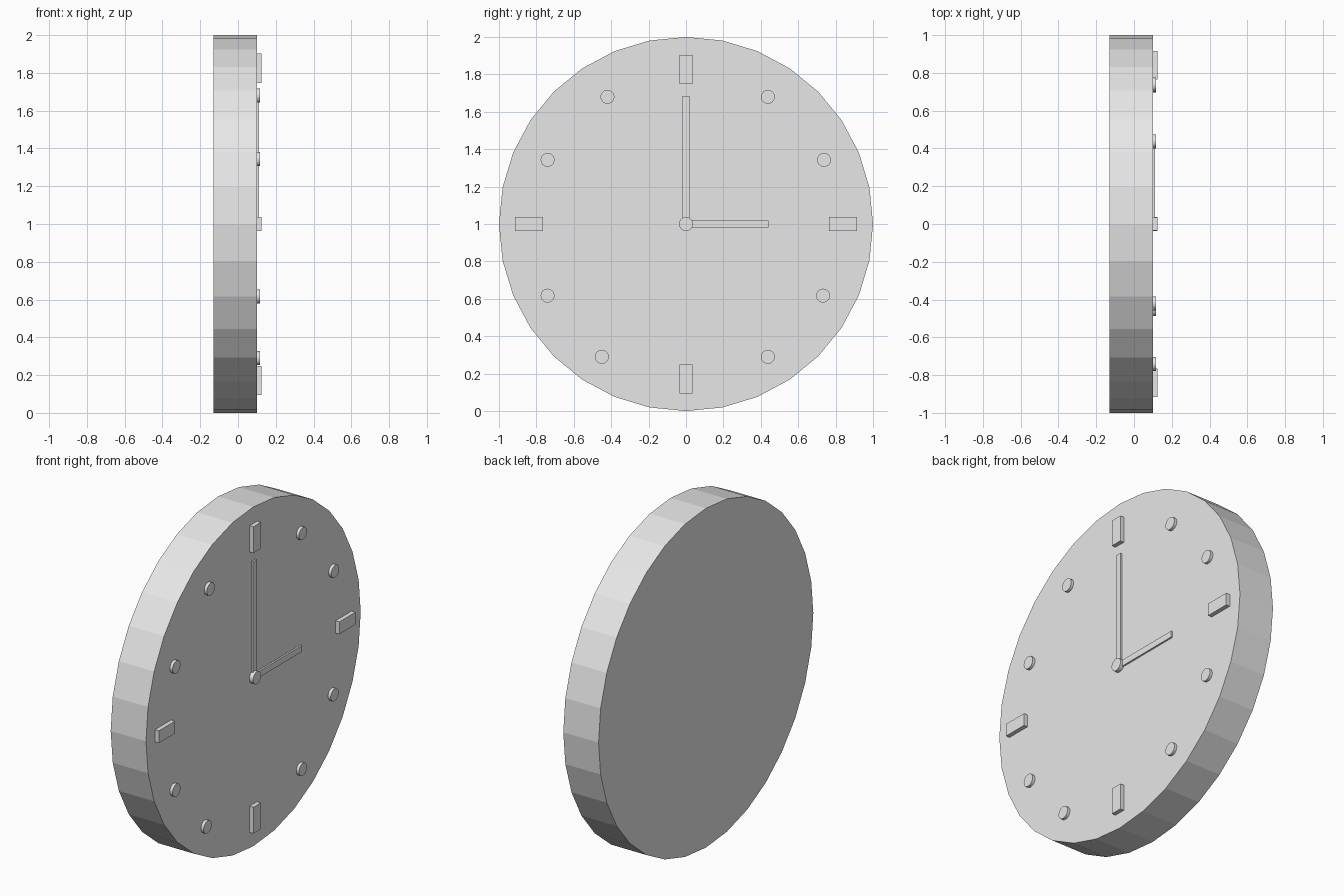
import bpy
from math import pi

cube = bpy.data.objects.get("Cube")
if cube:
    bpy.data.objects.remove(cube, do_unlink=True)

# One plain grey for the whole clock
grey = bpy.data.materials.new("plain_grey")
grey.use_nodes = True
grey.diffuse_color = (0.8, 0.8, 0.8, 1)
grey.node_tree.nodes["Principled BSDF"].inputs["Base Color"].default_value = (0.8, 0.8, 0.8, 1)

FACE = 0.1     # x of the dial surface
SINK = 0.01    # how far raised parts reach into the dial
MID = 1.0      # height of the dial centre


def finish(name):
    obj = bpy.context.object
    obj.name = obj.data.name = name
    obj.data.materials.append(grey)
    return obj


def disc(name, y, z, radius, x0, x1):
    """Cylinder along x with a corner at the top."""
    bpy.ops.mesh.primitive_cylinder_add(vertices=32, radius=radius, depth=x1 - x0,
                                        location=((x0 + x1) / 2, y, z),
                                        rotation=(0, pi / 2, 0))
    return finish(name)


def bar(name, y, z, width, height, top):
    """Box standing on the dial."""
    x0 = FACE - SINK
    bpy.ops.mesh.primitive_cube_add(size=1, location=((x0 + top) / 2, y, z))
    obj = finish(name)
    obj.scale = (top - x0, width, height)
    bpy.ops.object.transform_apply(location=False, rotation=False, scale=True)
    return obj


# Body
disc("clock_body", 0, MID, 1.0, -0.13, FACE)

# Quarter-hour bars
for name, y, z, w, h in (("twelve", 0, 1.825, 0.07, 0.155),
                         ("three", 0.84, MID, 0.15, 0.073),
                         ("six", 0, 0.172, 0.07, 0.155),
                         ("nine", -0.84, MID, 0.15, 0.073)):
    bar(name + "_marker", y, z, w, h, 0.125)

# Round hour dots, placed slightly unevenly
for name, y, z in (("one", 0.438, 1.68), ("two", 0.738, 1.343),
                   ("four", 0.733, 0.617), ("five", 0.438, 0.29),
                   ("seven", -0.45, 0.29), ("eight", -0.74, 0.617),
                   ("ten", -0.74, 1.343), ("eleven", -0.42, 1.68)):
    disc(name + "_dot", y, z, 0.037, FACE - SINK, 0.117)

# Hands and hub
bar("minute_hand", 0, 1.343, 0.037, 0.685, 0.11)
bar("hour_hand", 0.22, MID, 0.44, 0.037, 0.11)
disc("hub", 0, MID, 0.037, FACE - SINK, 0.125)
